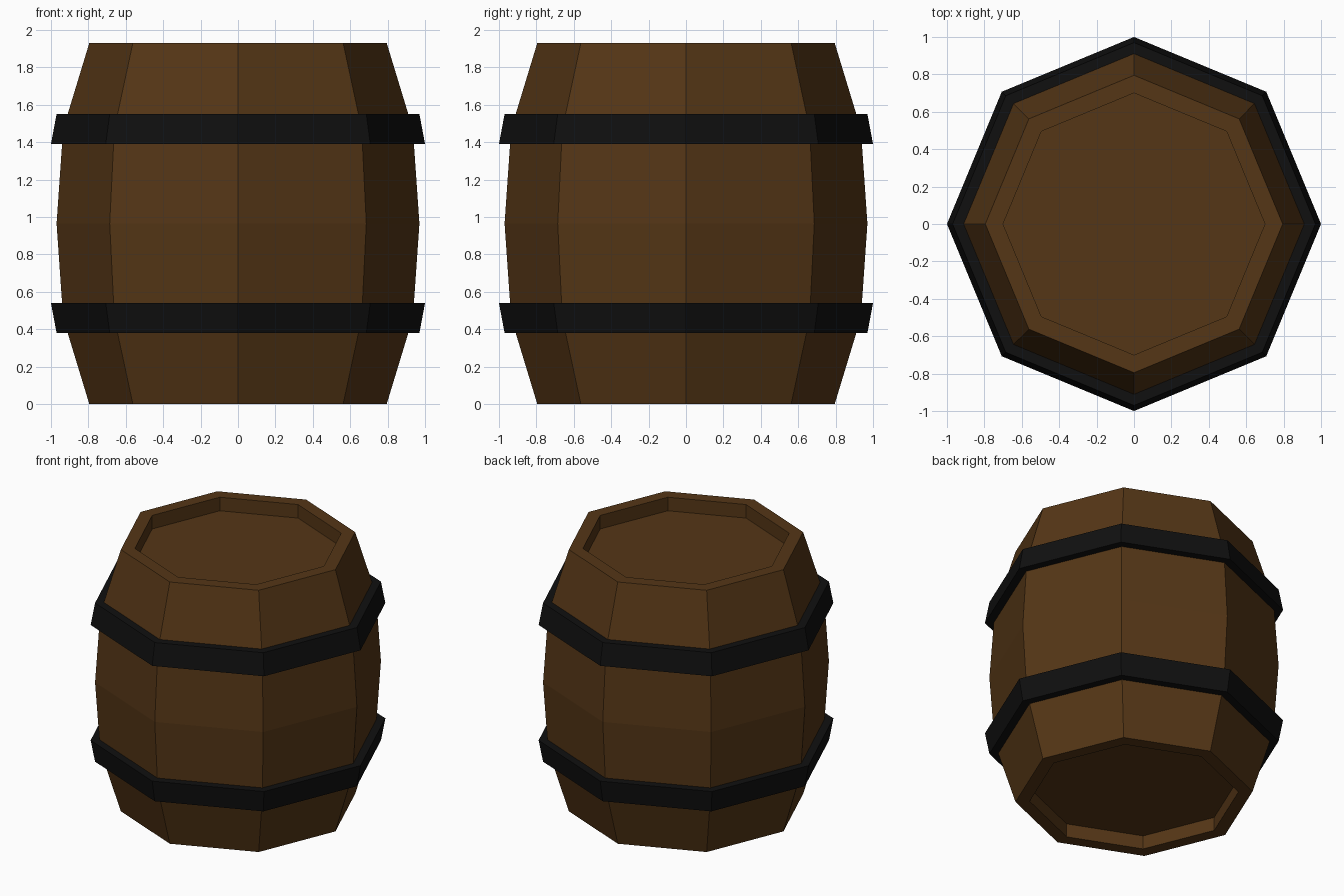
import bpy, bmesh
from math import cos, sin, tau

if "Cube" in bpy.data.objects:
    bpy.data.objects.remove(bpy.data.objects["Cube"])

SIDES = 8
HEIGHT = 1.93


def material(name, rgb):
    m = bpy.data.materials.new(name)
    m.diffuse_color = (*rgb, 1)
    m.use_nodes = True
    m.node_tree.nodes["Principled BSDF"].inputs["Base Color"].default_value = m.diffuse_color
    return m


def lathe(name, profile, mat, capped=False):
    """Spin an (r, z) profile into flat octagonal bands, optionally capping both ends."""
    bm = bmesh.new()
    rings = [[bm.verts.new((r * cos(tau * i / SIDES), r * sin(tau * i / SIDES), z))
              for i in range(SIDES)] for r, z in profile]
    for a, b in zip(rings, rings[1:]):
        for i in range(SIDES):
            j = (i + 1) % SIDES
            bm.faces.new((a[i], a[j], b[j], b[i]))
    if capped:
        bm.faces.new(rings[0][::-1])
        bm.faces.new(rings[-1])
    mesh = bpy.data.meshes.new(name)
    bm.to_mesh(mesh)
    bm.free()
    mesh.materials.append(mat)
    ob = bpy.data.objects.new(name, mesh)
    bpy.context.collection.objects.link(ob)
    return ob


def flip(profile):
    """Mirror a profile about mid height, keeping its bottom-to-top order."""
    return [(r, HEIGHT - z) for r, z in reversed(profile)]


wood = material("wood", (0.09, 0.037, 0.008))
iron = material("iron", (0.005, 0.005, 0.005))

# Wooden body: recessed lid, rim, and bulging staves, mirrored top to bottom
lower = [(0.70, 0.10), (0.70, 0.0), (0.795, 0.0), (0.935, 0.46)]
lathe("barrel_body", lower + [(0.97, HEIGHT / 2)] + flip(lower), wood, capped=True)

# Iron hoops: tapered bands seated on the staves
hoop = [(0.905, 0.38), (0.97, 0.38), (1.0, 0.54), (0.935, 0.54)]
lathe("lower_hoop", hoop, iron)
lathe("upper_hoop", flip(hoop), iron)
